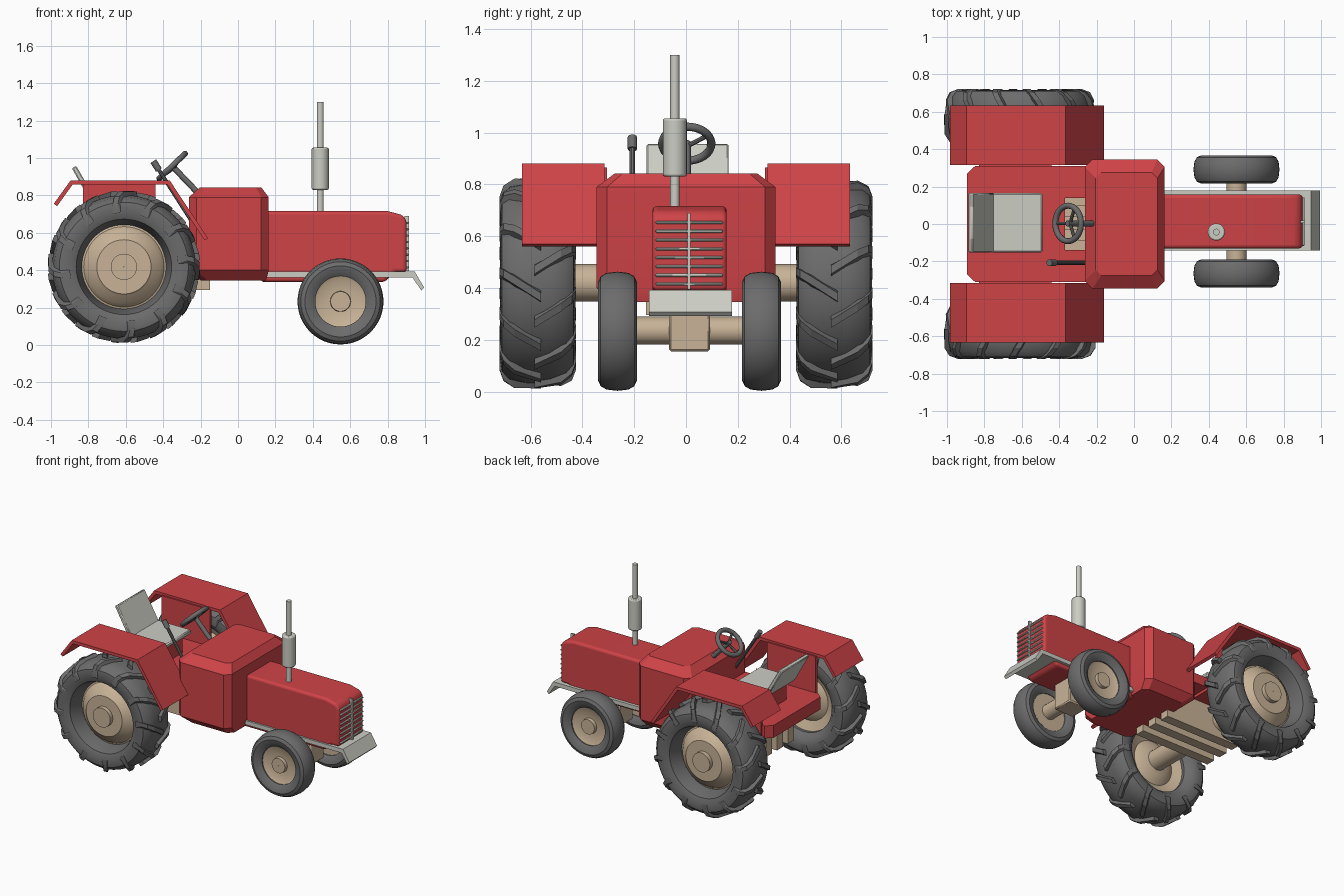
import bpy, bmesh, math
from mathutils import Vector

if "Cube" in bpy.data.objects:
    bpy.data.objects.remove(bpy.data.objects["Cube"])


def material(name, rgb):
    m = bpy.data.materials.new(name)
    m.diffuse_color = (*rgb, 1)
    m.use_nodes = True
    m.node_tree.nodes["Principled BSDF"].inputs["Base Color"].default_value = m.diffuse_color
    return m


RED = material("red paint", (0.62, 0.056, 0.063))
BEIGE = material("beige metal", (0.58, 0.45, 0.31))
LIGHT = material("light grey", (0.60, 0.61, 0.55))
DARK = material("dark rubber", (0.15, 0.15, 0.15))


def finish(name, bm, mat, angle=35, bevel=0, segments=1):
    bmesh.ops.recalc_face_normals(bm, faces=bm.faces[:])
    for f in bm.faces:
        f.smooth = True
    me = bpy.data.meshes.new(name)
    bm.to_mesh(me)
    bm.free()
    me.set_sharp_from_angle(angle=math.radians(angle))
    me.materials.append(mat)
    ob = bpy.data.objects.new(name, me)
    bpy.context.collection.objects.link(ob)
    if bevel:
        mod = ob.modifiers.new("bevel", 'BEVEL')
        mod.width, mod.segments = bevel, segments
        mod.limit_method, mod.angle_limit = 'ANGLE', math.radians(30)
    return ob


def loft(bm, sections, closed=False):
    """Skin equal-length loops of points; cap the ends unless closed."""
    rings = [[bm.verts.new(p) for p in s] for s in sections]
    n = len(rings[0])
    pairs = list(zip(rings, rings[1:])) + ([(rings[-1], rings[0])] if closed else [])
    for a, b in pairs:
        for i in range(n):
            j = (i + 1) % n
            bm.faces.new((a[i], a[j], b[j], b[i]))
    if not closed:
        bm.faces.new(rings[0])
        bm.faces.new(rings[-1])


def prism(name, profile, y0, y1, mat, **kw):
    """Extrude an (x, z) outline along y."""
    bm = bmesh.new()
    loft(bm, [[(x, y, z) for x, z in profile] for y in (y0, y1)])
    return finish(name, bm, mat, **kw)


def box(name, x0, x1, y0, y1, z0, z1, mat, **kw):
    return prism(name, [(x0, z0), (x1, z0), (x1, z1), (x0, z1)], y0, y1, mat, **kw)


def rod(name, a, b, r, mat, sides=20):
    a, b = Vector(a), Vector(b)
    q = (b - a).to_track_quat('Z', 'Y')
    ring = [q @ Vector((r * math.cos(t), r * math.sin(t), 0))
            for t in (2 * math.pi * i / sides for i in range(sides))]
    bm = bmesh.new()
    loft(bm, [[p + v for v in ring] for p in (a, b)])
    return finish(name, bm, mat)


def lathe(name, profile, centre, side, mat, steps=48):
    """Spin a closed (radius, outward offset) outline about the y axis."""
    cx, cy, cz = centre
    bm = bmesh.new()
    loft(bm, [[(cx + r * math.cos(t), cy + side * o, cz + r * math.sin(t)) for r, o in profile]
              for t in (2 * math.pi * i / steps for i in range(steps))], closed=True)
    return finish(name, bm, mat)


def lugs(name, centre, side):
    """Chevron tread bars, staggered on the two halves of the tyre."""
    cx, cy, cz = centre
    bm = bmesh.new()
    path = [(-0.012, 0.0, 0.408), (0.09, 0.16, 0.404), (0.132, 0.23, 0.378), (0.148, 0.27, 0.335)]
    for half in (-1, 1):
        for k in range(12):
            base = 2 * math.pi * (k + 0.25 * half) / 12
            secs = []
            for s, adv, r in path:
                sec = []
                for dr, w in ((-0.045, -0.075), (0, -0.04), (0, 0.04), (-0.045, 0.075)):
                    t = base + adv + w
                    sec.append((cx + (r + dr) * math.cos(t), cy + half * s, cz + (r + dr) * math.sin(t)))
                secs.append(sec)
            loft(bm, secs)
    return finish(name, bm, DARK, angle=25)


# Wheels, both sides
for side, label in ((-1, "right"), (1, "left")):
    c = (-0.61, side * 0.5725, 0.418)
    lathe(f"rear_tyre_{label}", [(0.225, -0.09), (0.255, -0.125), (0.30, -0.145), (0.345, -0.138),
          (0.372, -0.11), (0.384, -0.05), (0.384, 0.05), (0.372, 0.11), (0.345, 0.138),
          (0.30, 0.145), (0.255, 0.125), (0.225, 0.03)], c, side, DARK, 56)
    lugs(f"rear_tread_{label}", c, side)
    lathe(f"rear_rim_{label}", [(0.001, -0.08), (0.10, -0.08), (0.16, -0.04), (0.23, -0.07), (0.23, 0.025),
          (0.215, 0.03), (0.195, 0.06), (0.155, 0.085), (0.145, 0.095), (0.07, 0.095),
          (0.07, 0.125), (0.001, 0.125)], c, side, BEIGE)
    c = (0.548, 0.0135 + side * 0.278, 0.233)
    lathe(f"front_tyre_{label}", [(0.135, -0.05), (0.16, -0.068), (0.19, -0.075), (0.212, -0.065),
          (0.225, -0.042), (0.23, 0), (0.225, 0.042), (0.212, 0.065), (0.19, 0.075),
          (0.16, 0.068), (0.135, 0.05)], c, side, DARK)
    lathe(f"front_rim_{label}", [(0.001, -0.045), (0.14, -0.045), (0.14, 0.045), (0.125, 0.035),
          (0.055, 0.03), (0.053, 0.055), (0.001, 0.055)], c, side, BEIGE)

# Axles and gearbox
rod("rear_axle", (-0.61, -0.54, 0.42), (-0.61, 0.54, 0.42), 0.072, BEIGE)
rod("front_axle", (0.548, -0.26, 0.235), (0.548, 0.29, 0.235), 0.054, BEIGE)
box("front_axle_block", 0.47, 0.63, -0.065, 0.093, 0.155, 0.36, BEIGE, bevel=0.008)
box("gearbox", -0.72, -0.2, -0.14, 0.15, 0.36, 0.53, BEIGE)
for i in range(3):
    y = -0.12 + 0.125 * i
    box(f"gearbox_rib_{i + 1}", -0.76, -0.15, y - 0.035, y + 0.035, 0.295, 0.54, BEIGE)

# Chamfered middle body
bm = bmesh.new()
secs = []
for z, x0, x1, y, k in ((0.345, -0.2, 0.15, 0.29, 0.035), (0.40, -0.262, 0.164, 0.345, 0.04),
                        (0.79, -0.262, 0.164, 0.345, 0.04), (0.842, -0.205, 0.125, 0.275, 0.03)):
    secs.append([(x0 + k, -y, z), (x1 - k, -y, z), (x1, -y + k, z), (x1, y - k, z),
                 (x1 - k, y, z), (x0 + k, y, z), (x0, y - k, z), (x0, -y + k, z)])
loft(bm, secs)
finish("middle_body", bm, RED, angle=20)

# Hood, frame plate with bumper, grille
prism("hood", [(0.12, 0.337), (0.785, 0.337), (0.84, 0.39), (0.902, 0.39), (0.902, 0.665),
               (0.88, 0.695), (0.80, 0.716), (0.12, 0.716)], -0.13, 0.157, RED, bevel=0.035, segments=4)
prism("frame_and_bumper", [(0.13, 0.362), (0.13, 0.392), (0.945, 0.392), (0.995, 0.308),
                           (0.98, 0.292), (0.932, 0.362)], -0.143, 0.178, LIGHT)
for i in range(8):
    z = 0.415 + i * 0.034
    box(f"grille_bar_{i + 1}", 0.878, 0.912, -0.117, 0.143, z - 0.006, z + 0.006, LIGHT, bevel=0.004)
box("grille_centre_bar", 0.89, 0.915, 0.006, 0.018, 0.395, 0.69, LIGHT)

# Exhaust
rod("exhaust_pipe", (0.44, -0.043, 0.69), (0.44, -0.043, 1.3), 0.018, LIGHT)
muffler = rod("exhaust_muffler", (0.44, -0.043, 0.83), (0.44, -0.043, 1.055), 0.046, LIGHT, 24)
mod = muffler.modifiers.new("bevel", 'BEVEL')
mod.width, mod.segments, mod.limit_method = 0.008, 2, 'ANGLE'

# Fenders with inner walls
fender = [(-0.985, 0.755), (-0.895, 0.88), (-0.365, 0.88), (-0.16, 0.57),
          (-0.178, 0.56), (-0.377, 0.858), (-0.884, 0.858), (-0.967, 0.743)]
for side, label in ((-1, "right"), (1, "left")):
    y0, y1 = sorted((side * 0.315, side * 0.634))
    prism(f"fender_{label}", fender, y0, y1, RED)
    y0, y1 = sorted((side * 0.305, side * 0.325))
    box(f"fender_wall_{label}", -0.83, -0.44, y0, y1, 0.53, 0.865, RED)

# Rear platform with clipped corners
bm = bmesh.new()
outline = [(-0.85, -0.31), (-0.37, -0.31), (-0.37, 0.31), (-0.85, 0.31), (-0.892, 0.27), (-0.892, -0.27)]
loft(bm, [[(x, y, z) for x, y in outline] for z in (0.51, 0.60)])
finish("platform", bm, RED)
for side, label in ((-1, "right"), (1, "left")):
    y0, y1 = sorted((side * 0.14, side * 0.31))
    box(f"footboard_{label}", -0.38, -0.22, y0, y1, 0.53, 0.60, RED)

# Seat
box("seat_pedestal", -0.73, -0.53, -0.11, 0.12, 0.59, 0.74, RED)
box("seat_base", -0.77, -0.49, -0.152, 0.165, 0.73, 0.762, LIGHT, bevel=0.008)
prism("seat_back", [(-0.77, 0.735), (-0.745, 0.75), (-0.865, 0.958), (-0.888, 0.945)],
      -0.152, 0.165, LIGHT, bevel=0.006)

# Steering wheel, column and lever
hub = Vector((-0.352, 0.003, 0.957))
d = Vector((0.72, 0, 0.69)).normalized()
n = Vector((-d.z, 0, d.x))
side_dir = Vector((0, 1, 0))
bm = bmesh.new()
rings = []
for i in range(32):
    t = 2 * math.pi * i / 32
    out = d * math.cos(t) + side_dir * math.sin(t)
    rings.append([hub + out * (0.095 + 0.016 * math.cos(a)) + n * 0.016 * math.sin(a)
                  for a in (2 * math.pi * k / 10 for k in range(10))])
loft(bm, rings, closed=True)
finish("steering_wheel", bm, DARK, angle=60)
for i in range(3):
    t = math.pi + 2 * math.pi * i / 3
    rod(f"steering_spoke_{i + 1}", hub - n * 0.015, hub + (d * math.cos(t) + side_dir * math.sin(t)) * 0.095,
        0.009, DARK, 8)
rod("steering_column", hub + n * 0.005, hub - n * 0.24, 0.016, DARK, 12)
rod("lever", (-0.445, -0.207, 0.97), (-0.24, -0.207, 0.65), 0.011, DARK, 10)
rod("lever_knob", (-0.453, -0.207, 0.983), (-0.423, -0.207, 0.936), 0.018, DARK, 12)
